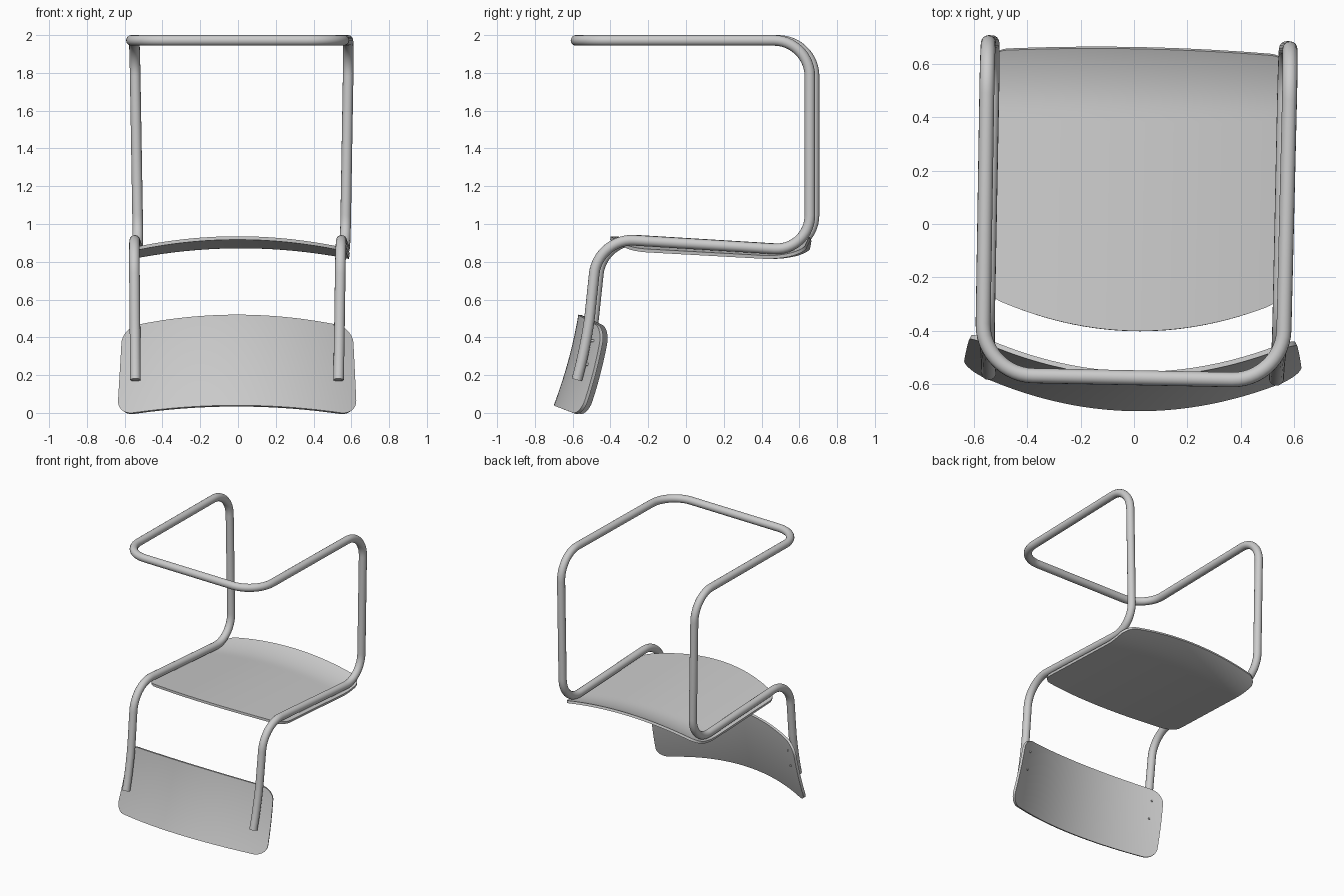
import bpy, math
from mathutils import Vector
from mathutils.geometry import interpolate_bezier

if "Cube" in bpy.data.objects:
    bpy.data.objects.remove(bpy.data.objects["Cube"], do_unlink=True)

grey = bpy.data.materials.new("light_grey")
grey.use_nodes = True
COLOUR = (0.6, 0.6, 0.6, 1)
grey.diffuse_color = COLOUR
grey.node_tree.nodes["Principled BSDF"].inputs["Base Color"].default_value = COLOUR

TURN = math.radians(-1.15)   # the whole chair stands slightly turned
SHIFT = 0.006
THICK = 0.018


def finish(ob, angle=40):
    """Colour, smooth and place a part."""
    ob.data.materials.clear()
    ob.data.materials.append(grey)
    ob.rotation_euler.z = TURN
    ob.location.x = SHIFT
    bpy.ops.object.select_all(action='DESELECT')
    ob.select_set(True)
    bpy.context.view_layer.objects.active = ob
    if ob.type == 'CURVE':
        bpy.ops.object.convert(target='MESH')
    bpy.ops.object.shade_smooth_by_angle(angle=math.radians(angle))


def tube(name, points, radius):
    """Round bar along a list of points."""
    cu = bpy.data.curves.new(name, 'CURVE')
    cu.dimensions = '3D'
    cu.bevel_depth = radius
    cu.bevel_resolution = 6
    cu.use_fill_caps = True
    sp = cu.splines.new('POLY')
    sp.points.add(len(points) - 1)
    for p, co in zip(sp.points, points):
        p.co = (*co, 1)
    ob = bpy.data.objects.new(name, cu)
    bpy.context.collection.objects.link(ob)
    finish(ob)


def fillet(path):
    """Round each corner (point, tangent length) of a path."""
    out = []
    for i, (p, t) in enumerate(path):
        if not t:
            out.append(p)
            continue
        a = p + (path[i - 1][0] - p).normalized() * t
        b = p + (path[i + 1][0] - p).normalized() * t
        out += interpolate_bezier(a, a.lerp(p, 0.55), b.lerp(p, 0.55), b, 14)
    return out


def panel(name, half_width, length, corner, surface, nu=40, nv=44):
    """Bent sheet with rounded corners; surface maps (x, t) to a point."""
    verts, faces = [], []
    for j in range(nv + 1):
        t = (1 - math.cos(math.pi * j / nv)) / 2
        d = max(0, corner - min(t, 1 - t) * length)
        w = half_width(t) - corner + math.sqrt(max(0, corner ** 2 - d ** 2))
        verts += [surface(w * (2 * i / nu - 1), t) for i in range(nu + 1)]
    row = nu + 1
    for j in range(nv):
        for i in range(nu):
            k = j * row + i
            faces.append((k, k + 1, k + row + 1, k + row))
    me = bpy.data.meshes.new(name)
    me.from_pydata(verts, [], faces)
    ob = bpy.data.objects.new(name, me)
    bpy.context.collection.objects.link(ob)
    sol = ob.modifiers.new("thickness", 'SOLIDIFY')
    sol.thickness = THICK
    sol.offset = -1
    bpy.context.view_layer.objects.active = ob
    ob.select_set(True)
    bpy.ops.object.modifier_apply(modifier="thickness")
    finish(ob)


# Bent tube frame: one side, then mirrored
side = [(Vector(p), t) for p, t in [
    ((0.538, -0.567, 0.175), 0),
    ((0.540, -0.522, 0.35), 0.12),
    ((0.542, -0.500, 0.50), 0),
    ((0.547, -0.455, 0.925), 0.19),
    ((0.548, 0.667, 0.857), 0.19),
    ((0.567, 0.667, 1.972), 0.19),
    ((0.562, -0.575, 1.972), 0.19),
    ((0, -0.575, 1.972), 0)]]
half = fillet(side)
mirrored = [Vector((-p.x, p.y, p.z)) for p in reversed(half[:-1])]
tube("tube_frame", half + mirrored, 0.028)


# Seat: arched across, bowed front edge, curled back edge
def seat_surface(x, t):
    front, back = -0.40 + 0.40 * x * x, 0.655 - 0.06 * x * x
    y = front + (back - front) * t
    curl = 0.055 * max(0, (y - 0.42) / 0.235) ** 2
    return x, y, 0.935 - 0.055 * (y + 0.4) + curl - 0.17 * x * x


panel("seat", lambda t: 0.575, 1.0, 0.08, seat_surface)


# Backrest: bent round the sitter, tilted
def back_surface(x, t):
    y = -0.70 + 0.18 * t - 0.05 * t * t + 0.37 * x * x
    return x, y, 0.04 + 0.48 * t - (0.13 + 0.06 * t) * x * x


panel("backrest", lambda t: 0.635 - 0.025 * t, 0.5, 0.085, back_surface)

# Screws through the tubes into the backrest
for label, s in (("left", 1), ("right", -1)):
    for n, t in enumerate((0.55, 0.82)):
        p = Vector(back_surface(0.54 * s, t))
        tube(f"{label}_back_screw_{n + 1}",
             [p + Vector((0, -0.03, 0)), p + Vector((-0.006 * s, THICK + 0.006, 0))], 0.007)
